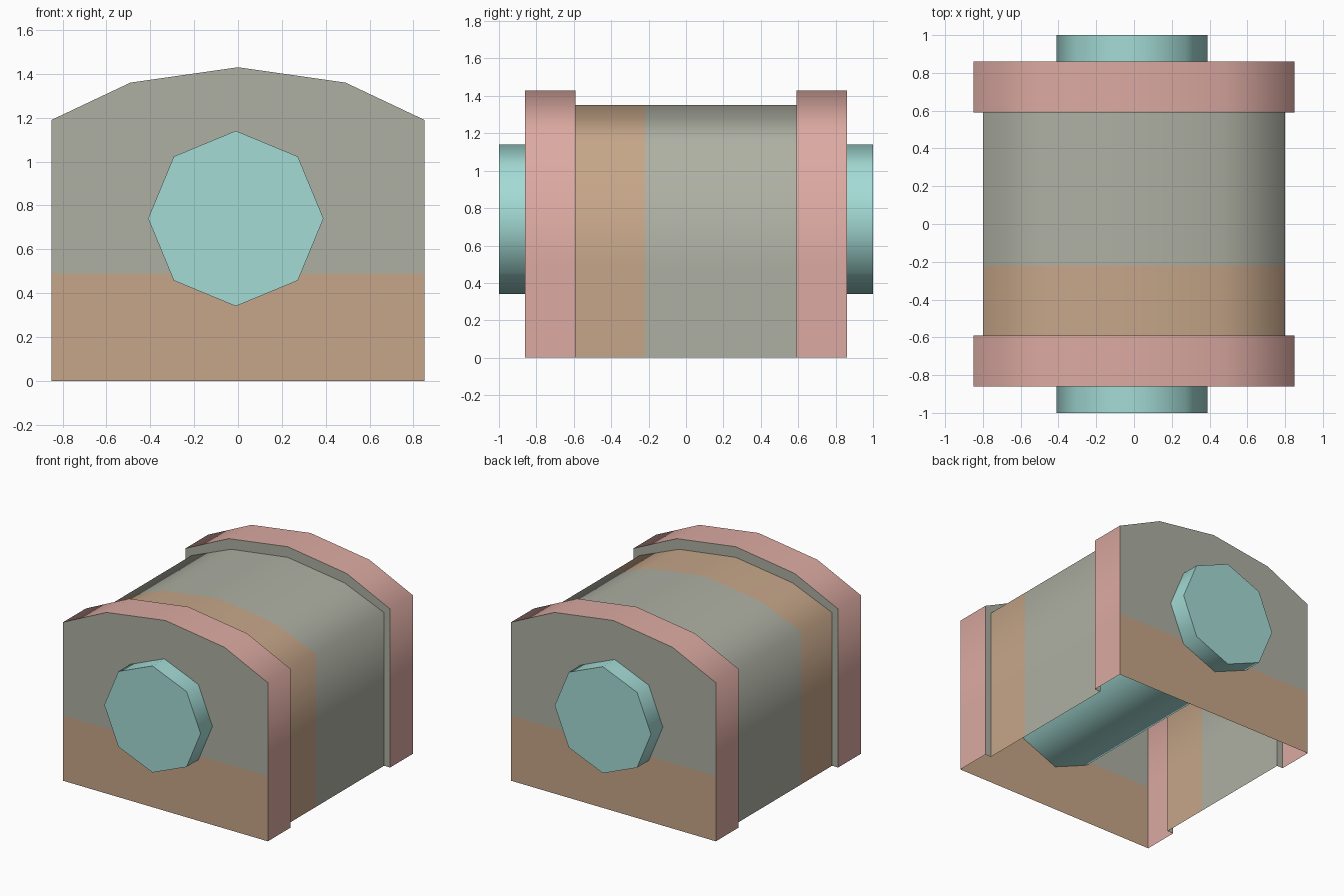
import bpy, bmesh, math

if "Cube" in bpy.data.objects:
    bpy.data.objects.remove(bpy.data.objects["Cube"])


def lin(c):
    return tuple((v / 255 / 12.92) if v < 10 else ((v / 255 + 0.055) / 1.055) ** 2.4 for v in c) + (1,)


def material(name, rgb):
    m = bpy.data.materials.new(name)
    m.diffuse_color = lin(rgb)
    m.use_nodes = True
    m.node_tree.nodes["Principled BSDF"].inputs["Base Color"].default_value = m.diffuse_color
    return m


GREY, BROWN, PINK, TEAL = range(4)
MATS = [material("warm grey", (174, 176, 163)), material("tan brown", (198, 166, 137)),
        material("dusty pink", (220, 170, 162)), material("pale teal", (164, 219, 213))]


def arch(half, corner, shoulder_x, shoulder, top, split=0.49):
    """Arched outline from the right foot over the top to the left foot."""
    right = [(half, 0), (half, split), (half, corner), (shoulder_x, shoulder)]
    return right + [(0, top)] + [(-x, z) for x, z in reversed(right)]


def add_face(bm, pts, mat, flip=False):
    vs = [bm.verts.new(p) for p in (reversed(pts) if flip else pts)]
    bm.faces.new(vs).material_index = mat


def add_strip(bm, prof, y0, y1, mat):
    """Sweep an outline along y, normals outward."""
    for (ax, az), (bx, bz) in zip(prof, prof[1:]):
        add_face(bm, [(ax, y0, az), (ax, y1, az), (bx, y1, bz), (bx, y0, bz)], mat)


def finish(bm, name):
    bmesh.ops.remove_doubles(bm, verts=bm.verts, dist=1e-4)
    me = bpy.data.meshes.new(name)
    bm.to_mesh(me)
    bm.free()
    for m in MATS:
        me.materials.append(m)
    ob = bpy.data.objects.new(name, me)
    bpy.context.collection.objects.link(ob)
    bpy.ops.object.select_all(action='DESELECT')
    ob.select_set(True)
    bpy.context.view_layer.objects.active = ob
    bpy.ops.object.shade_smooth_by_angle(angle=math.radians(72))


outer = arch(0.85, 1.19, 0.49, 1.36, 1.43)
inner = arch(0.80, 1.15, 0.47, 1.285, 1.35)
IN, OUT, END = 0.59, 0.86, 1.0

# Hollow body shell, open underneath, with a brown front band
bm = bmesh.new()
add_strip(bm, inner, -IN, -0.22, BROWN)
add_strip(bm, inner, -0.22, IN, GREY)
finish(bm, "body_shell")

# End plates: pink rim, two-tone outer face, grey step down to the body
for s, name in ((-1, "front_end_plate"), (1, "back_end_plate")):
    bm = bmesh.new()
    add_strip(bm, outer, min(s * IN, s * OUT), max(s * IN, s * OUT), PINK)
    face = [(x, s * OUT, z) for x, z in outer]
    add_face(bm, face[:2] + face[-2:], BROWN, s > 0)
    add_face(bm, face[1:-1], GREY, s > 0)
    for i in range(len(outer) - 1):
        (ax, az), (bx, bz) = outer[i], outer[i + 1]
        (cx, cz), (dx, dz) = inner[i + 1], inner[i]
        y = s * IN
        add_face(bm, [(ax, y, az), (bx, y, bz), (cx, y, cz), (dx, y, dz)], GREY, s < 0)
    finish(bm, name)

# Octagonal axle running right through
bm = bmesh.new()
ring = [(-0.01 + 0.4 * math.cos(i * math.pi / 4), 0.74 + 0.4 * math.sin(i * math.pi / 4)) for i in range(8)]
add_strip(bm, ring + ring[:1], -END, END, TEAL)
for s in (-1, 1):
    add_face(bm, [(x, s * END, z) for x, z in ring], TEAL, s > 0)
finish(bm, "axle")
